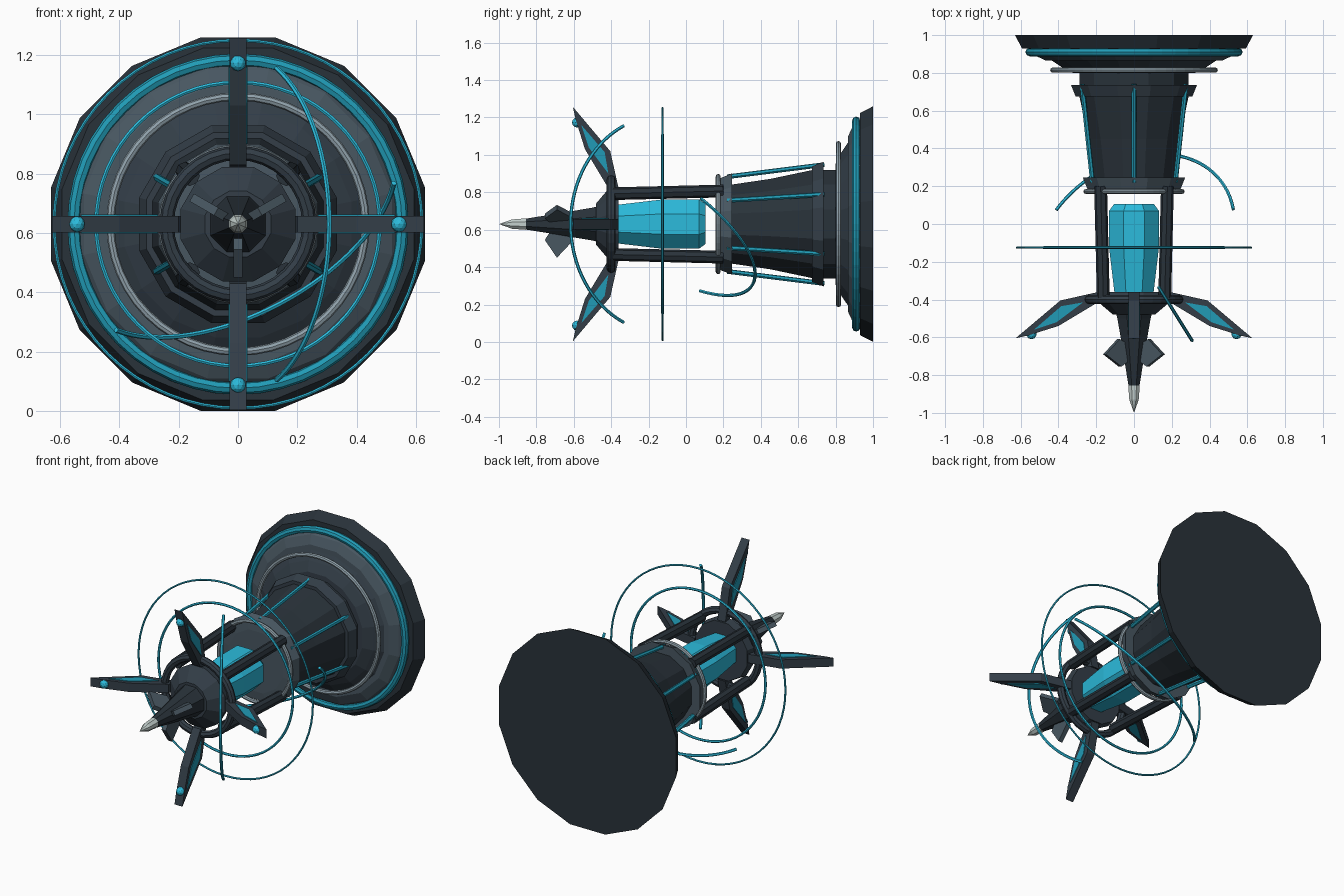
import bpy, bmesh
from math import sin, cos, pi, radians
from mathutils import Vector, Matrix

if "Cube" in bpy.data.objects:
    bpy.data.objects.remove(bpy.data.objects["Cube"])

C = Vector((0, 0, 0.63))      # main axis runs along y through this point
HUB = Vector((0, -0.125, 0.63))


def mat(name, r, g, b):
    m = bpy.data.materials.new(name)
    m.diffuse_color = (r, g, b, 1)
    m.use_nodes = True
    m.node_tree.nodes["Principled BSDF"].inputs["Base Color"].default_value = m.diffuse_color
    return m


DARK = mat("dark", 0.022, 0.032, 0.042)
MID = mat("mid", 0.033, 0.048, 0.064)
STEEL = mat("steel", 0.065, 0.095, 0.12)
SILVER = mat("silver", 0.28, 0.36, 0.41)
TEAL = mat("teal", 0.015, 0.33, 0.47)
BRIGHT = mat("bright_teal", 0.025, 0.50, 0.72)
PALE = mat("pale_tip", 0.55, 0.63, 0.61)


def finish(name, bm, m):
    bmesh.ops.recalc_face_normals(bm, faces=bm.faces)
    me = bpy.data.meshes.new(name)
    bm.to_mesh(me)
    bm.free()
    me.materials.append(m)
    ob = bpy.data.objects.new(name, me)
    bpy.context.collection.objects.link(ob)
    return ob


def lathe(name, profile, n, m, turn=0.5):
    """Closed solid from (y, radius) points around the main axis."""
    bm = bmesh.new()
    rings = []
    for y, r in profile:
        rings.append([bm.verts.new(C + Vector((r * cos(2 * pi * (i + turn) / n), y,
                                               r * sin(2 * pi * (i + turn) / n)))) for i in range(n)])
    for a, b in zip(rings, rings[1:]):
        for i in range(n):
            j = (i + 1) % n
            bm.faces.new((a[i], a[j], b[j], b[i]))
    bm.faces.new(rings[0])
    bm.faces.new(rings[-1])
    bmesh.ops.remove_doubles(bm, verts=bm.verts, dist=1e-5)
    return finish(name, bm, m)


def tube(name, pts, r, m, n=8, closed=False):
    """Round tube swept along a planar path."""
    bm = bmesh.new()
    k = len(pts)
    rings = []
    for i, p in enumerate(pts):
        if closed:
            t = pts[(i + 1) % k] - pts[i - 1]
        else:
            t = pts[min(i + 1, k - 1)] - pts[max(i - 1, 0)]
        t.normalize()
        u = (pts[k // 3] - pts[0]).cross(pts[k // 2] - pts[0]) if k > 3 else t.orthogonal()
        u.normalize()
        v = t.cross(u)
        rings.append([bm.verts.new(p + r * (cos(2 * pi * j / n) * u + sin(2 * pi * j / n) * v))
                      for j in range(n)])
    for i in range(k if closed else k - 1):
        a, b = rings[i], rings[(i + 1) % k]
        for j in range(n):
            bm.faces.new((a[j], a[(j + 1) % n], b[(j + 1) % n], b[j]))
    if not closed:
        bm.faces.new(rings[0])
        bm.faces.new(rings[-1])
    return finish(name, bm, m)


def arc(center, u, v, R, a0, a1, k):
    return [center + R * (cos(a) * u + sin(a) * v)
            for a in (radians(a0 + (a1 - a0) * i / k) for i in range(k + 1))]


def ring(name, y, R, r, m, k=48, n=8):
    pts = arc(C + Vector((0, y, 0)), Vector((1, 0, 0)), Vector((0, 0, 1)), R, 0, 360, k)[:-1]
    return tube(name, pts, r, m, n, True)


def radial(r, y, ang):
    return C + Vector((r * cos(ang), y, r * sin(ang)))


def plate(name, outline, half, ang, m):
    """Flat plate: (radius, y) outline, thickened sideways, turned to an angle."""
    bm = bmesh.new()
    side = Vector((-sin(ang), 0, cos(ang))) * half
    a = [bm.verts.new(radial(r, y, ang) - side) for r, y in outline]
    b = [bm.verts.new(radial(r, y, ang) + side) for r, y in outline]
    bm.faces.new(a)
    bm.faces.new(b)
    for i in range(len(a)):
        j = (i + 1) % len(a)
        bm.faces.new((a[i], a[j], b[j], b[i]))
    return finish(name, bm, m)


# Stepped base disc
lathe("base_disc", [(1.0, 0.642), (0.93, 0.605)], 16, DARK)
lathe("base_step", [(0.93, 0.57), (0.89, 0.53), (0.865, 0.475)], 16, STEEL)
lathe("base_inner_step", [(0.87, 0.45), (0.83, 0.39), (0.80, 0.33)], 16, MID)
ring("base_glow_ring", 0.91, 0.553, 0.022, TEAL)
ring("base_silver_ring", 0.815, 0.43, 0.014, SILVER)

# Tapered neck with collars and glowing strips
lathe("neck", [(0.82, 0.30), (0.68, 0.30), (0.45, 0.25), (0.22, 0.215)], 12, DARK)
lathe("rear_collar", [(0.735, 0.345), (0.675, 0.32)], 12, MID)
lathe("front_collar", [(0.245, 0.28), (0.185, 0.255), (0.18, 0.2)], 12, STEEL)
ring("collar_silver_ring", 0.172, 0.255, 0.013, SILVER)
for i in range(6):
    a = radians(30 + 60 * i)
    tube(f"neck_strip_{i}", [radial(0.318, 0.74, a), radial(0.308, 0.66, a), radial(0.253, 0.22, a)],
         0.013, TEAL, 6)

# Power core held by four rods
lathe("core", [(0.105, 0.115), (0.07, 0.142), (-0.13, 0.142), (-0.38, 0.11)], 8, BRIGHT)
for i in range(4):
    a = radians(45 + 90 * i)
    tube(f"cage_rod_{i}", [radial(0.25, 0.2, a), radial(0.23, -0.39, a)], 0.034, DARK, 8)

# Front head, spike and tip
ring("head_ring", -0.40, 0.24, 0.024, MID, 32)
lathe("head", [(-0.36, 0.19), (-0.41, 0.20), (-0.48, 0.115)], 12, MID)
lathe("spike", [(-0.42, 0.118), (-0.50, 0.095), (-0.68, 0.062), (-0.865, 0.03)], 8, DARK)
lathe("spike_tip", [(-0.855, 0.033), (-0.93, 0.027), (-1.0, 0.0)], 8, PALE)
for i in range(3):
    plate(f"spike_fin_{i}", [(0.03, -0.64), (0.095, -0.61), (0.18, -0.69), (0.085, -0.755), (0.03, -0.72)],
          0.015, radians(30 + 120 * i), STEEL)

# Four claws with glowing side panels and a bead near each tip
claw = [(0.19, -0.36), (0.39, -0.405), (0.627, -0.605), (0.56, -0.59), (0.40, -0.54), (0.20, -0.42)]
panel = [(0.27, -0.415), (0.385, -0.435), (0.53, -0.56), (0.41, -0.52)]
for i in range(4):
    a = radians(90 * i)
    plate(f"claw_{i}", claw, 0.028, a, MID)
    plate(f"claw_panel_{i}", panel, 0.032, a, TEAL)
    bm = bmesh.new()
    bmesh.ops.create_icosphere(bm, subdivisions=2, radius=0.027,
                               matrix=Matrix.Translation(radial(0.543, -0.583, a)))
    finish(f"claw_bead_{i}", bm, BRIGHT)

# Thin orbit rings and two open arcs around the core
ring("outer_orbit_ring", -0.125, 0.62, 0.006, BRIGHT, 64, 6)
ring("inner_orbit_ring", -0.125, 0.478, 0.008, BRIGHT, 64, 6)
tube("front_arc", arc(HUB, Vector((0.53, -0.848, 0)), Vector((0, 0, 1)), 0.58, -65, 65, 32),
     0.009, BRIGHT, 6)
mid = Vector((0.242, 0.853, -0.463)).normalized()
across = Vector((0.935, -0.005, 0.50))
across = (across - across.dot(mid) * mid).normalized()
tube("rear_arc", arc(HUB, mid, across, 0.58, -66, 66, 32), 0.009, BRIGHT, 6)
